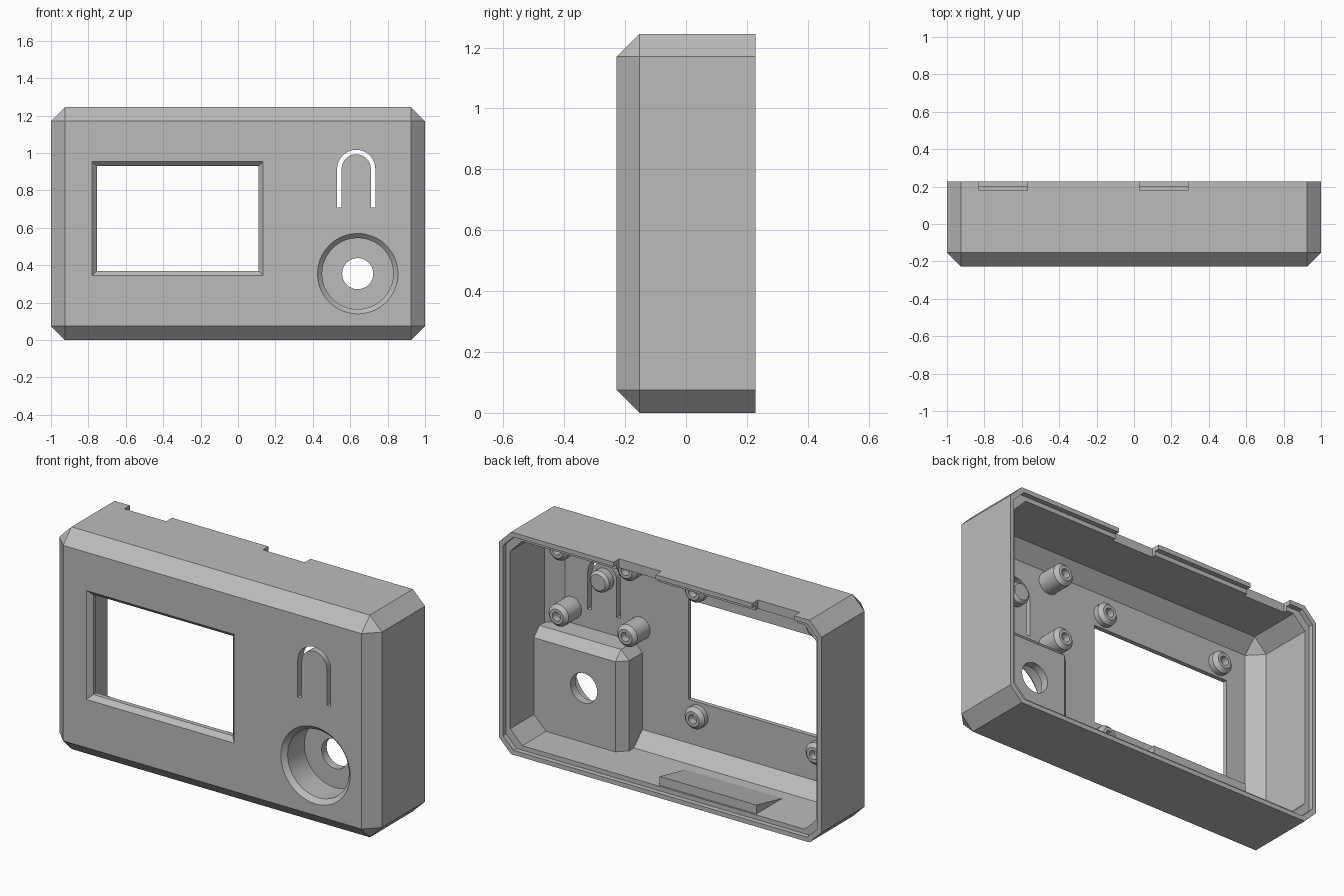
import bpy, bmesh
from math import sin, cos, pi, radians

cube = bpy.data.objects.get("Cube")
if cube:
    bpy.data.objects.remove(cube, do_unlink=True)

grey = bpy.data.materials.new("matte grey plastic")
grey.use_nodes = True
grey.diffuse_color = (0.5, 0.5, 0.5, 1)
grey.node_tree.nodes["Principled BSDF"].inputs["Base Color"].default_value = (0.5, 0.5, 0.5, 1)

FRONT, REAR, HEIGHT = -0.228, 0.228, 1.245
WALL, RIM, CHAMFER = 0.05, 0.025, 0.075
INNER = FRONT + WALL
LEDGE = 0.2


def finish(name, bm):
    bmesh.ops.recalc_face_normals(bm, faces=bm.faces[:])
    mesh = bpy.data.meshes.new(name)
    bm.to_mesh(mesh)
    bm.free()
    mesh.materials.append(grey)
    obj = bpy.data.objects.new(name, mesh)
    bpy.context.collection.objects.link(obj)
    return obj


def box(name, lo, hi, chamfer=0, faces=()):
    """Box whose edges between two of the listed faces, such as '-x', are chamfered."""
    bm = bmesh.new()
    bmesh.ops.create_cube(bm, size=1)
    for v in bm.verts:
        v.co = [a if c < 0 else b for c, a, b in zip(v.co, lo, hi)]
    bm.normal_update()

    def side(f):
        axis = max(range(3), key=lambda i: abs(f.normal[i]))
        return ("-" if f.normal[axis] < 0 else "+") + "xyz"[axis]

    edges = [e for e in bm.edges if all(side(f) in faces for f in e.link_faces)]
    if edges:
        bmesh.ops.bevel(bm, geom=edges, offset=chamfer, segments=1, affect='EDGES')
    return finish(name, bm)


def loft(name, rings):
    """Closed solid through a row of equal-length point rings."""
    bm = bmesh.new()
    rows = [[bm.verts.new(p) for p in ring] for ring in rings]
    for a, b in zip(rows, rows[1:]):
        for i in range(len(a)):
            j = (i + 1) % len(a)
            bm.faces.new((a[i], a[j], b[j], b[i]))
    bm.faces.new(rows[0])
    bm.faces.new(rows[-1])
    return finish(name, bm)


def turned(name, x, z, profile, sides=40):
    """Round part along y from (radius, y) pairs."""
    angles = [2 * pi * i / sides for i in range(sides)]
    return loft(name, [[(x + r * cos(a), y, z + r * sin(a)) for a in angles] for r, y in profile])


def smooth(obj):
    bpy.ops.object.select_all(action='DESELECT')
    obj.select_set(True)
    bpy.context.view_layer.objects.active = obj
    bpy.ops.object.shade_smooth_by_angle(angle=radians(30))


def cut(target, *cutters):
    bpy.context.view_layer.objects.active = target
    for c in cutters:
        mod = target.modifiers.new("cut", 'BOOLEAN')
        mod.operation, mod.solver, mod.object = 'DIFFERENCE', 'EXACT', c
        bpy.ops.object.modifier_apply(modifier=mod.name)
        bpy.data.objects.remove(c, do_unlink=True)


# Case, hollowed with a stepped rim; the dial housing is left standing
closed = ('-x', '+x', '-y', '-z', '+z')
shell = box("case_shell", (-1, FRONT, 0), (1, REAR, HEIGHT), CHAMFER, closed)
cavity = box("cavity_cutter", (-1 + WALL, INNER, WALL), (1 - WALL, 0.4, HEIGHT - WALL), CHAMFER, closed)
housing = box("dial_housing", (0.395, -0.4, -0.2), (1.2, -0.01, 0.605), 0.05, ('-x', '+y', '+z'))
cut(cavity, housing)
rim = box("rim_cutter", (-1 + RIM, LEDGE, RIM), (1 - RIM, 0.4, HEIGHT - RIM), CHAMFER - 0.01, closed[:2] + closed[3:])

# Screen window with bevelled front edge
def window_ring(grow, y):
    return [(x, y, z) for x, z in ((-0.755 - grow, 0.37 - grow), (0.11 + grow, 0.37 - grow),
                                   (0.11 + grow, 0.93 + grow), (-0.755 - grow, 0.93 + grow))]

window = loft("window_cutter", [window_ring(0.05, FRONT - 0.025), window_ring(0, FRONT + 0.025), window_ring(0, -0.1)])

# Dial well and shaft hole
DIAL = (0.64, 0.355)
well = turned("well_cutter", *DIAL, [(0.24, FRONT - 0.025), (0.19, FRONT + 0.025), (0.19, -0.055)], 64)
shaft = turned("shaft_cutter", *DIAL, [(0.083, -0.12), (0.083, 0.1)], 48)

# Arched slot that frees the push button tongue
BX, BZ, FOOT = 0.632, 0.915, 0.71
arc = [pi * i / 24 for i in range(25)]

def arch(r, angles):
    return [(BX + r * cos(a), BZ + r * sin(a)) for a in angles]

outline = ([(BX + 0.102, FOOT)] + arch(0.102, arc) + [(BX - 0.102, FOOT), (BX - 0.078, FOOT)]
           + arch(0.078, arc[::-1]) + [(BX + 0.078, FOOT)])
slot = loft("slot_cutter", [[(x, y, z) for x, z in outline] for y in (-0.3, -0.14)])

# Latch notches in the rear edge of the top wall
notches = [box("notch_cutter", (x, 0.178, HEIGHT - 0.1), (x + 0.26, 0.3, HEIGHT + 0.1)) for x in (-0.83, 0.03)]
cut(shell, cavity, rim, window, well, shaft, slot, *notches)
smooth(shell)

# Wedge catch on the floor
loft("floor_catch", [[(x, 0.19, 0.03), (x, 0.19, 0.1), (x, -0.04, 0.05), (x, -0.04, 0.03)] for x in (-0.57, 0.03)])

# Screw posts with blind holes
def post(name, x, z, tip):
    smooth(turned(name, x, z, [(0.062, INNER - 0.02), (0.062, tip - 0.02), (0.042, tip),
                               (0.025, tip), (0.025, tip - 0.04)], 32))

for side, sx in (("right", -1), ("left", 1)):
    for level, sz in (("lower", -1), ("upper", 1)):
        post(f"{level}_{side}_screen_post", -0.325 + sx * 0.375, 0.648 + sz * 0.355, INNER + 0.05)
        post(f"{level}_{side}_board_post", 0.622 + sx * 0.213, 0.875 + sz * 0.185, -0.045)

# Push button nub behind the tongue
smooth(turned("button_nub", BX, 0.905, [(0.06, INNER - 0.02), (0.06, INNER + 0.04), (0.045, INNER + 0.055)], 32))
